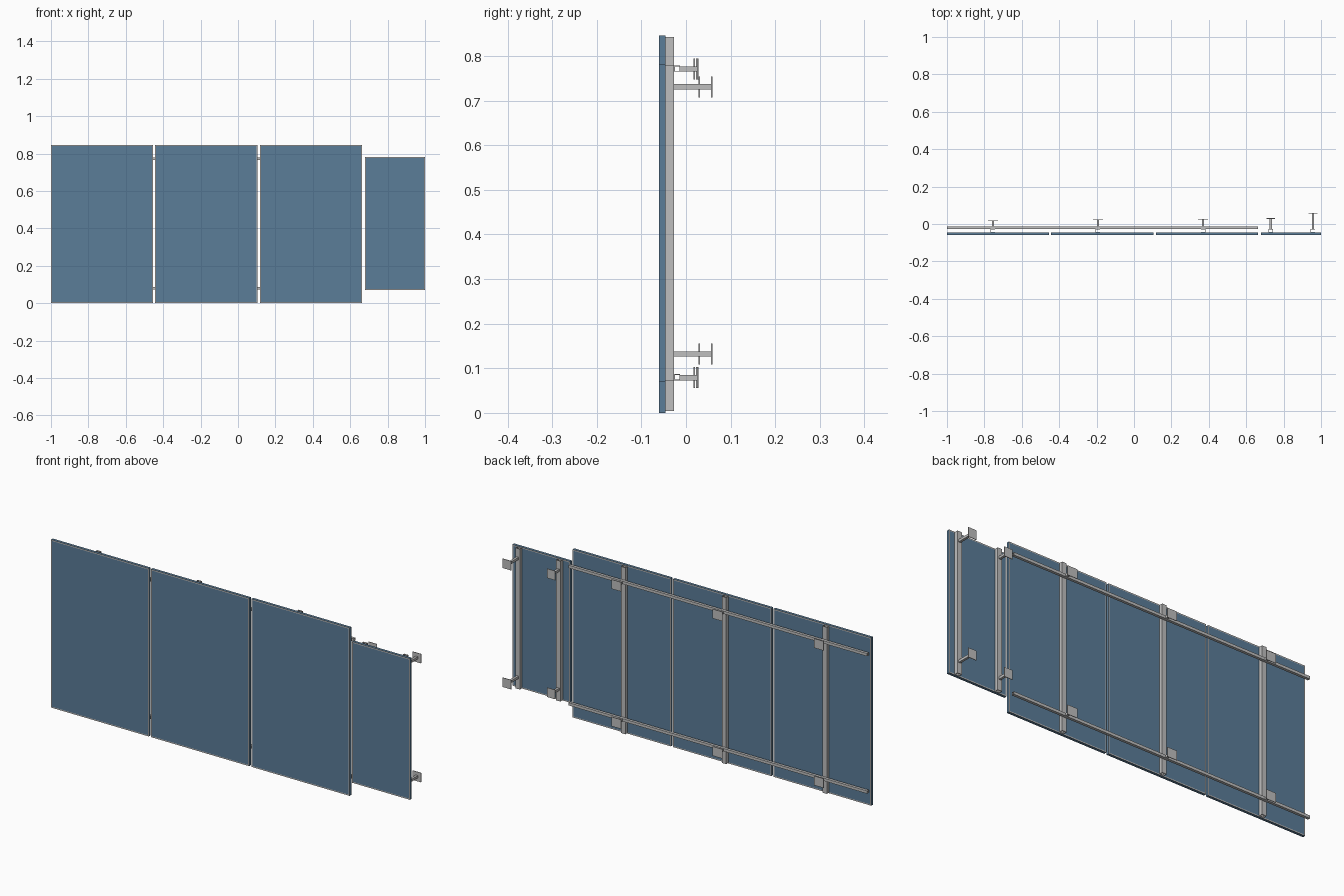
import bpy, bmesh

if "Cube" in bpy.data.objects:
    bpy.data.objects.remove(bpy.data.objects["Cube"])


def material(name, rgb):
    m = bpy.data.materials.new(name)
    m.diffuse_color = (*rgb, 1)
    m.use_nodes = True
    m.node_tree.nodes["Principled BSDF"].inputs["Base Color"].default_value = m.diffuse_color
    return m


BLUE = material("panel blue", (0.105, 0.205, 0.315))
GREY = material("metal grey", (0.52, 0.52, 0.52))


def finish(name, bm, mats):
    bmesh.ops.recalc_face_normals(bm, faces=bm.faces[:])
    me = bpy.data.meshes.new(name)
    bm.to_mesh(me)
    bm.free()
    for m in mats:
        me.materials.append(m)
    ob = bpy.data.objects.new(name, me)
    bpy.context.collection.objects.link(ob)
    return ob


def box_bm(x, y, z):
    bm = bmesh.new()
    bmesh.ops.create_cube(bm, size=1)
    for v in bm.verts:
        for i, (a, b) in enumerate((x, y, z)):
            v.co[i] = (a + b) / 2 + v.co[i] * (b - a)
    return bm


def box(name, x, y, z):
    return finish(name, box_bm(x, y, z), [GREY])


def panel(name, x, z):
    # blue sheet box with a grey border on front and back
    bm = box_bm(x, (-0.060, -0.046), z)
    bm.normal_update()
    for f in [f for f in bm.faces if abs(f.normal.y) > 0.9]:
        rim = bmesh.ops.inset_region(bm, faces=[f], thickness=0.008)
        for r in rim["faces"]:
            r.material_index = 1
    return finish(name, bm, [BLUE, GREY])


def tube(name, x, y, z, axis, wall=0.002):
    # hollow rectangular tube, open at both ends of the given axis
    r = [x, y, z]
    i, j = [k for k in range(3) if k != axis]
    bm = bmesh.new()
    rings = []
    for end in r[axis]:
        for w in (0, wall):
            ring = []
            for s, t in ((0, 0), (1, 0), (1, 1), (0, 1)):
                co = [0, 0, 0]
                co[axis] = end
                co[i] = r[i][s] + (w if s == 0 else -w)
                co[j] = r[j][t] + (w if t == 0 else -w)
                ring.append(bm.verts.new(co))
            rings.append(ring)
    for a, b in ((0, 1), (1, 3), (3, 2), (2, 0)):
        for k in range(4):
            n = (k + 1) % 4
            bm.faces.new((rings[a][k], rings[a][n], rings[b][n], rings[b][k]))
    return finish(name, bm, [GREY])


def bracket(name, x, z, y0, y1, width):
    # square arm ending in a wall plate
    box(name + "_arm", (x - 0.006, x + 0.006), (y0, y1), (z - 0.006, z + 0.006))
    box(name + "_plate", (x - width / 2, x + width / 2), (y1, y1 + 0.003),
        (z - 0.0235, z + 0.0235))


# three large panels, each with a centre post and two brackets
large = (((-1.0, -0.455), -0.754, 0.017),
         ((-0.443, 0.104), -0.193, 0.022),
         ((0.117, 0.664), 0.369, 0.025))
for n, (xs, px, py) in enumerate(large, 1):
    panel(f"large_panel_{n}", xs, (0, 0.846))
    tube(f"large_panel_post_{n}", (px - 0.012, px + 0.012), (-0.046, -0.027),
         (0.004, 0.843), 2)
    for side, z in (("lower", 0.079), ("upper", 0.771)):
        bracket(f"{side}_bracket_{n}", px, z, -0.013, py, 0.054)

# long horizontal rails
for side, z in (("lower", 0.080), ("upper", 0.772)):
    tube(f"{side}_rail", (-1.0, 0.664), (-0.027, -0.013), (z - 0.007, z + 0.007), 0)

# small end panel with two posts and four brackets
panel("small_panel", (0.678, 1.0), (0.070, 0.781))
for n, (px, py) in enumerate(((0.731, 0.028), (0.957, 0.056)), 1):
    tube(f"small_panel_post_{n}", (px - 0.012, px + 0.012), (-0.046, -0.027),
         (0.072, 0.779), 2)
    for side, z in (("lower", 0.132), ("upper", 0.731)):
        bracket(f"small_{side}_bracket_{n}", px, z, -0.027, py, 0.046)
